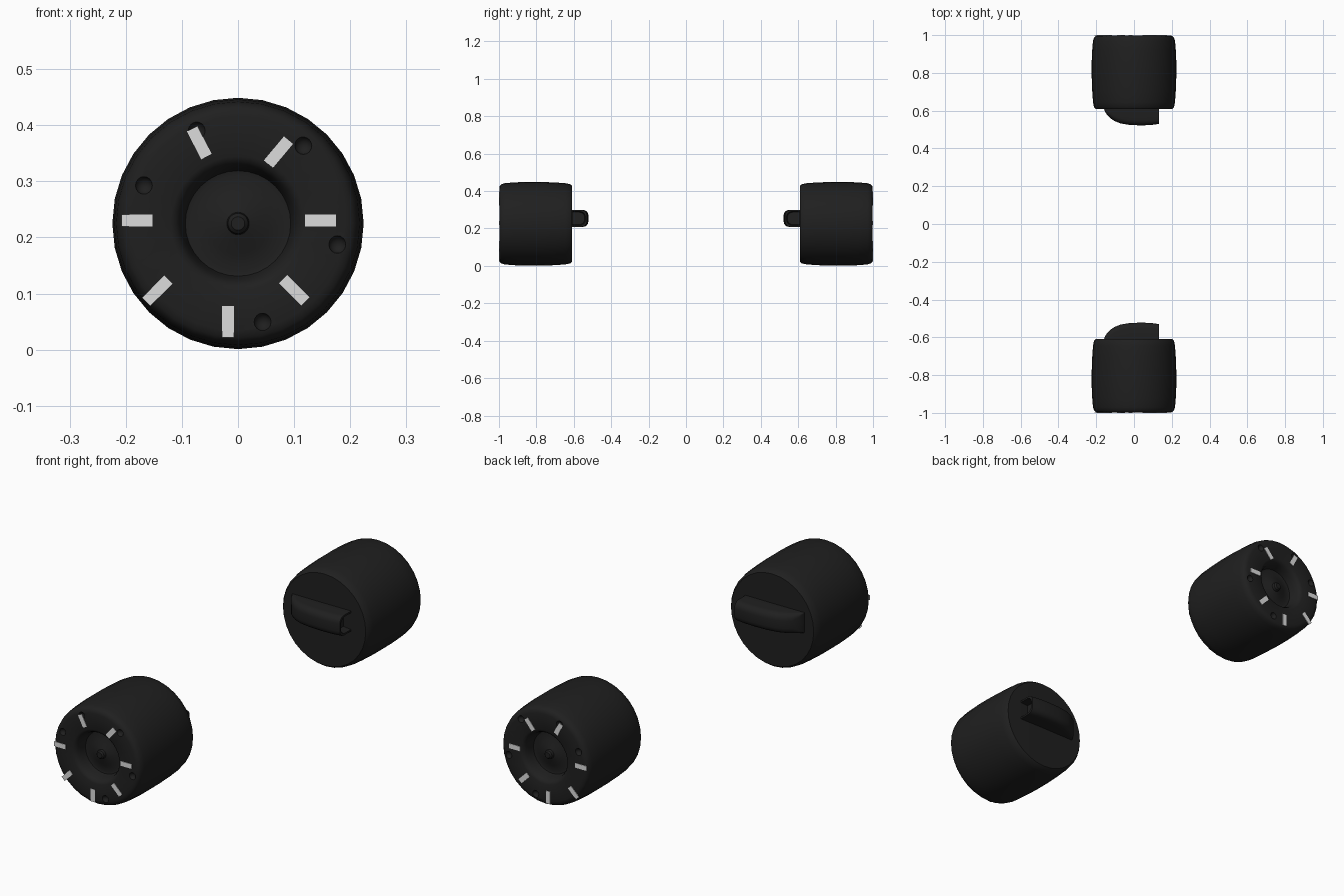
import bpy, bmesh, math
from mathutils import Matrix, Vector

if "Cube" in bpy.data.objects:
    bpy.data.objects.remove(bpy.data.objects["Cube"])

CZ = 0.225      # axle height
SEG = 32


def material(name, value):
    m = bpy.data.materials.new(name)
    m.diffuse_color = (value, value, value, 1)
    m.use_nodes = True
    m.node_tree.nodes["Principled BSDF"].inputs["Base Color"].default_value = m.diffuse_color
    return m


RUBBER = material("black rubber", 0.014)
WHITE = material("pale marking", 0.72)


def finish(bm, name, mat, smooth=35):
    bmesh.ops.recalc_face_normals(bm, faces=bm.faces)
    me = bpy.data.meshes.new(name)
    bm.to_mesh(me)
    bm.free()
    ob = bpy.data.objects.new(name, me)
    bpy.context.collection.objects.link(ob)
    me.materials.append(mat)
    shade(ob, smooth)
    return ob


def shade(ob, angle):
    bpy.ops.object.select_all(action='DESELECT')
    ob.select_set(True)
    bpy.context.view_layer.objects.active = ob
    bpy.ops.object.shade_smooth_by_angle(angle=math.radians(angle))


def loft(bm, rings):
    """Skin a list of closed rings; a one-point ring closes to a tip."""
    rows = [[bm.verts.new(p) for p in r] for r in rings]
    for a, b in zip(rows, rows[1:]):
        n = max(len(a), len(b))
        for i in range(n):
            j = (i + 1) % n
            vs = [a[i % len(a)], a[j % len(a)], b[j % len(b)], b[i % len(b)]]
            bm.faces.new(list(dict.fromkeys(vs)))
    return rows


# (radius, distance from the centre of the model): hub tip, dish, rim lip, tread, inner wall
PROFILE = [(0, 0.978), (0.012, 0.978), (0.018, 0.972), (0.020, 0.960), (0.055, 0.948),
           (0.085, 0.940), (0.094, 0.942), (0.098, 0.965), (0.103, 0.982), (0.110, 0.993),
           (0.120, 0.998), (0.192, 0.998), (0.204, 0.995), (0.212, 0.987), (0.217, 0.970),
           (0.221, 0.925), (0.224, 0.86), (0.224, 0.78), (0.221, 0.70), (0.217, 0.645),
           (0.212, 0.620), (0.204, 0.610), (0, 0.608)]

# x, z, angle of each sidewall marking
MARKS = [(0.147, 0.230, 0), (0.072, 0.352, 50), (-0.069, 0.369, 117), (-0.180, 0.230, 180),
         (-0.144, 0.105, 225), (-0.018, 0.050, 270), (0.100, 0.106, 315)]
DIMPLES = [50, 114, 158, 284, 348]


def tyre(s, side):
    bm = bmesh.new()
    rings = []
    for r, y in PROFILE:
        n = SEG if r else 1
        rings.append([(r * math.cos(2 * math.pi * i / n), s * y,
                       CZ + r * math.sin(2 * math.pi * i / n)) for i in range(n)])
    loft(bm, rings)
    ob = finish(bm, side + "_tyre", RUBBER)

    # shallow round dimples in the sidewall
    cut = bmesh.new()
    for a in DIMPLES:
        a = math.radians(a)
        bmesh.ops.create_uvsphere(cut, u_segments=12, v_segments=8, radius=0.016,
                                  matrix=Matrix.Translation((0.181 * math.cos(a), s * 1.001,
                                                             CZ + 0.181 * math.sin(a))))
    cutter = finish(cut, "dimple_cutter", RUBBER)
    cutter.hide_render = True
    bpy.context.view_layer.objects.active = ob
    mod = ob.modifiers.new("dimples", 'BOOLEAN')
    mod.operation = 'DIFFERENCE'
    mod.object = cutter
    bpy.ops.object.modifier_apply(modifier=mod.name)
    bpy.data.objects.remove(cutter)
    shade(ob, 35)


def markings(s, side):
    bm = bmesh.new()
    for x, z, a in MARKS:
        m = (Matrix.Translation((x, s * 0.9985, z))
             @ Matrix.Rotation(-math.radians(a), 4, 'Y')
             @ Matrix.Diagonal((0.056, 0.003, 0.021, 1)))
        bmesh.ops.create_cube(bm, size=1, matrix=m)
    finish(bm, side + "_sidewall_markings", WHITE)


def duct(s, side):
    # rounded scoop on the inner wall, open at the +x end
    stations = [(-0.158, 0.006), (-0.148, 0.027), (-0.130, 0.048), (-0.105, 0.066),
                (-0.070, 0.080), (-0.020, 0.088), (0.040, 0.090), (0.090, 0.088), (0.132, 0.082)]

    def section(x, depth, half, back=0.02):
        c = min(0.028, depth * 0.6)
        pts = [(0.612 + back - 0.02, -half)]
        for k in range(5):
            t = math.pi / 2 * k / 4
            pts.append((0.612 - depth + c - c * math.sin(t), -half + c - c * math.cos(t)))
        pts += [(y, -z) for y, z in reversed(pts)]
        return [(x, s * y, 0.254 + z) for y, z in pts]

    bm = bmesh.new()
    rings = [section(x, d, 0.045) for x, d in stations]
    # mouth lip and hollow
    rings += [section(0.132, 0.074, 0.037, 0.016), section(0.095, 0.070, 0.033, 0.016)]
    rows = loft(bm, rings)
    bm.faces.new(rows[0])
    bm.faces.new(rows[-1])
    finish(bm, side + "_brake_duct", RUBBER)


for s, side in ((-1, "front"), (1, "back")):
    tyre(s, side)
    markings(s, side)
    duct(s, side)
